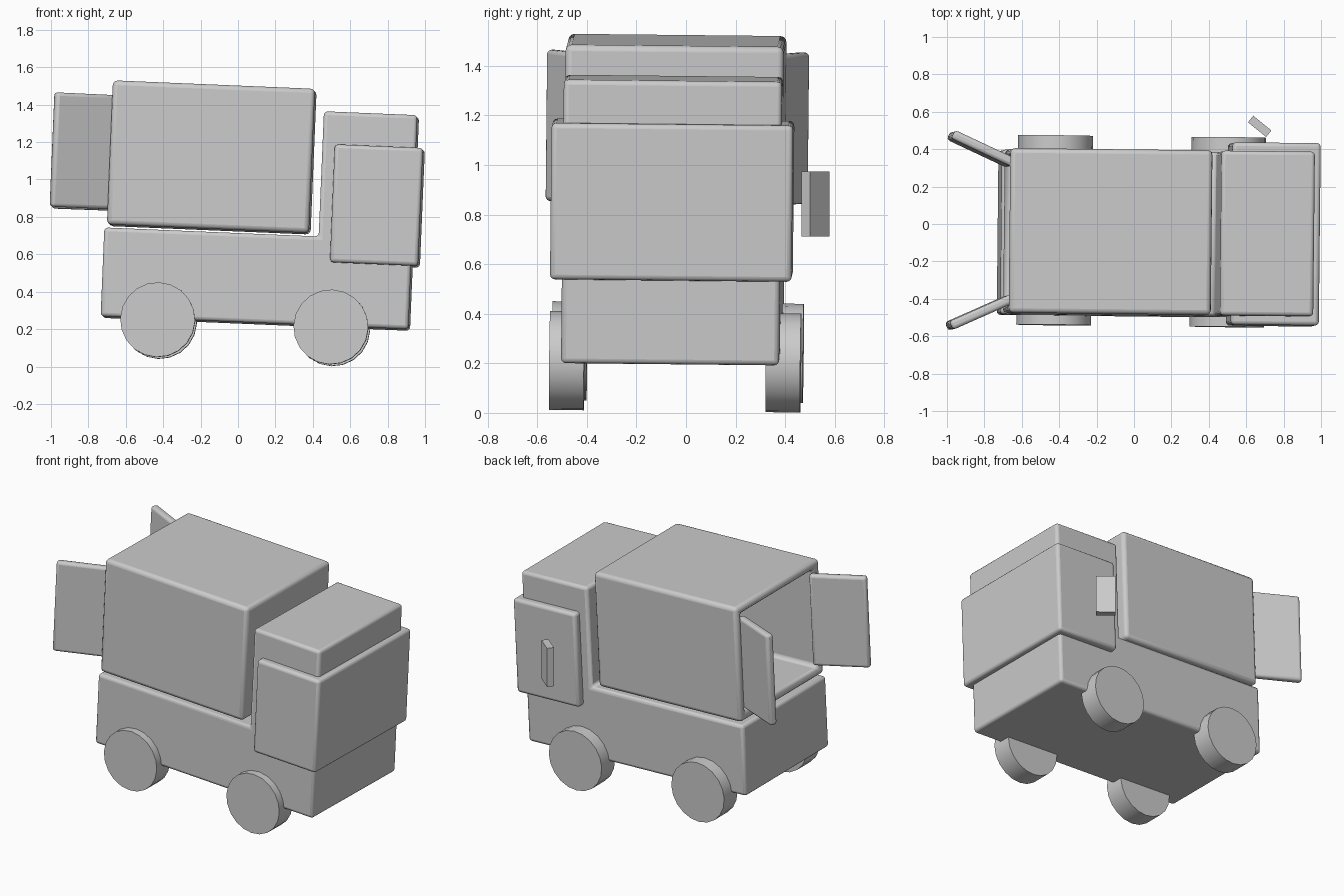
import bpy, bmesh
from math import radians
from mathutils import Matrix, Vector

if "Cube" in bpy.data.objects:
    bpy.data.objects.remove(bpy.data.objects["Cube"])

# Whole truck leans slightly; parts are built level, then tilted
TILT = (Matrix.Rotation(radians(-0.6), 4, 'Z') @ Matrix.Rotation(radians(-0.6), 4, 'X')
        @ Matrix.Rotation(radians(2.4), 4, 'Y'))
CY = -0.057   # centre line of the body


def finish(name, bm, matrix, bevel=0.0):
    bmesh.ops.recalc_face_normals(bm, faces=bm.faces)
    bm.transform(matrix)
    me = bpy.data.meshes.new(name)
    bm.to_mesh(me)
    bm.free()
    ob = bpy.data.objects.new(name, me)
    bpy.context.collection.objects.link(ob)
    if bevel:
        m = ob.modifiers.new("Bevel", 'BEVEL')
        m.width, m.segments, m.limit_method = bevel, 3, 'ANGLE'
    bpy.ops.object.select_all(action='DESELECT')
    ob.select_set(True)
    bpy.context.view_layer.objects.active = ob
    bpy.ops.object.shade_smooth_by_angle(angle=radians(35))
    return ob


def box_mesh(size):
    bm = bmesh.new()
    bmesh.ops.create_cube(bm, size=1, matrix=Matrix.Diagonal((*size, 1)))
    return bm


def box(name, centre, size, turn=0, bevel=0.0, tilt=TILT):
    place = Matrix.Translation(centre) @ Matrix.Rotation(radians(turn), 4, 'Z')
    return finish(name, box_mesh(size), tilt @ place, bevel)


# Chassis and cab: one L-shaped side profile
bm = bmesh.new()
profile = [(-0.74, 0.233), (0.907, 0.233), (0.907, 1.378),
           (0.407, 1.378), (0.407, 0.708), (-0.74, 0.708)]
side = bm.faces.new([bm.verts.new((x, CY - 0.44, z)) for x, z in profile])
ext = bmesh.ops.extrude_face_region(bm, geom=[side])
bmesh.ops.translate(bm, vec=(0, 0.88, 0),
                    verts=[v for v in ext['geom'] if isinstance(v, bmesh.types.BMVert)])
finish("chassis_and_cab", bm, TILT, 0.02)

# Wraparound window
box("cab_window", (0.709, CY, 0.888), (0.472, 0.975, 0.631), bevel=0.02)

# Cargo box, hollow and open at the rear
bm = box_mesh((1.081, 0.88, 0.771))
bm.normal_update()
rear = min(bm.faces, key=lambda f: f.calc_center_median().x)
bmesh.ops.inset_region(bm, faces=[rear], thickness=0.08)
inner = bmesh.ops.extrude_discrete_faces(bm, faces=[rear])['faces'][0]
bmesh.ops.translate(bm, verts=list(inner.verts), vec=(0.95, 0, 0))
finish("cargo_box", bm, TILT @ Matrix.Translation((-0.1865, CY, 1.1105)), 0.025)

# Rear doors, swung open
for side_name, s in (("left", 1), ("right", -1)):
    box(f"{side_name}_rear_door", (-0.868, CY + s * 0.437, 1.1125),
        (0.36, 0.05, 0.611), turn=-s * 24.5, bevel=0.018)

# Wheels
for end, x in (("rear", -0.434), ("front", 0.493)):
    for side_name, y in (("left", 0.396), ("right", -0.477)):
        bm = bmesh.new()
        bmesh.ops.create_cone(bm, cap_ends=True, segments=20, radius1=0.2, radius2=0.2, depth=0.14)
        place = Matrix.Translation((x, y, 0.227)) @ Matrix.Rotation(radians(90), 4, 'X')
        finish(f"{end}_{side_name}_wheel", bm, TILT @ place)

# Side mirror
box("side_mirror", (0.672, 0.522, 0.842), (0.125, 0.045, 0.262), turn=-39,
    tilt=Matrix.Identity(4))
